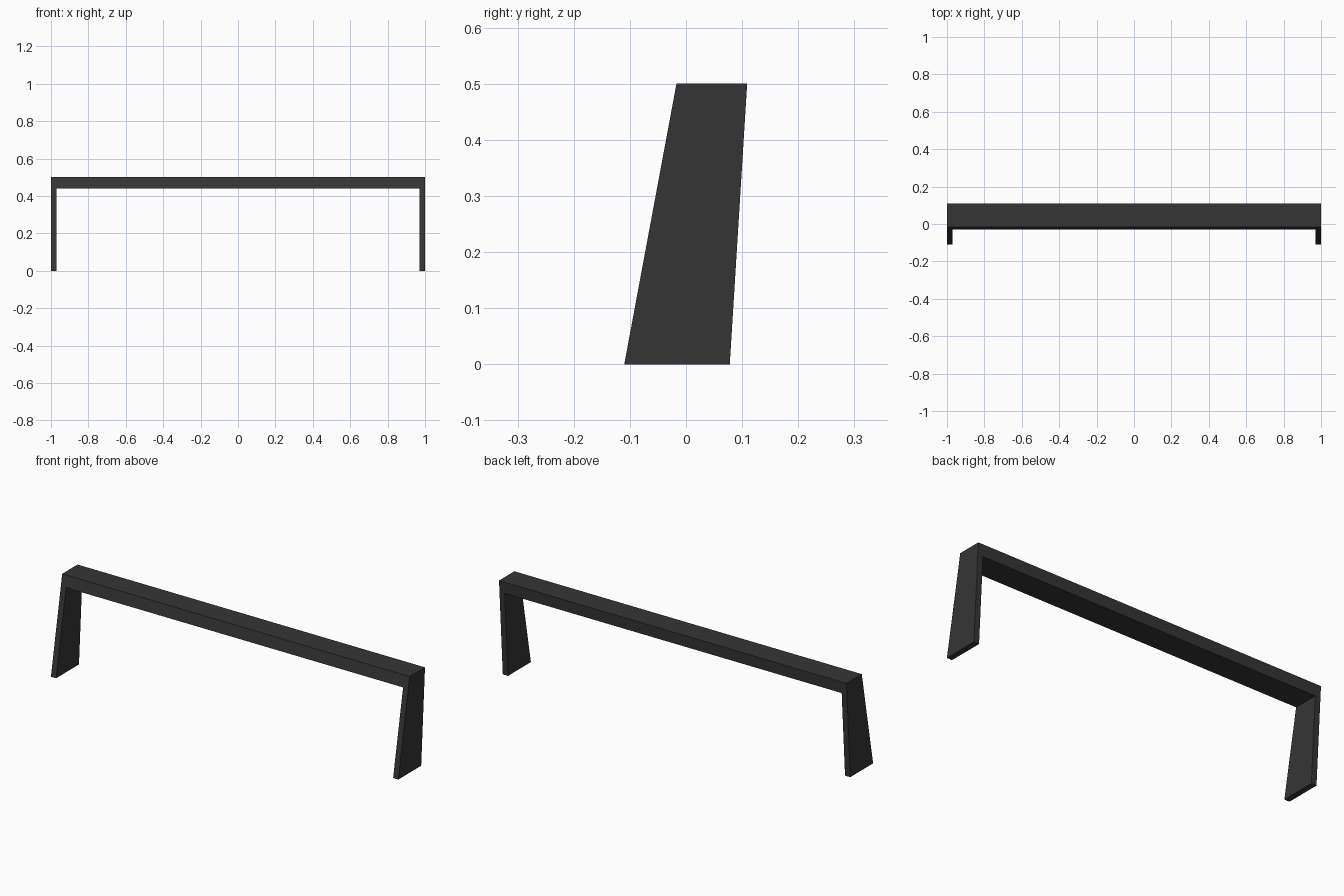
import bpy, bmesh

if "Cube" in bpy.data.objects:
    bpy.data.objects.remove(bpy.data.objects["Cube"])

HEIGHT, BEAM_Z, LEG_T = 0.5, 0.44, 0.03
FRONT = (-0.11, -0.017)   # y at floor, y at top
BACK = (0.078, 0.109)

def lean(ends, z):
    return ends[0] + (ends[1] - ends[0]) * z / HEIGHT

# U-shaped outline in x/z, mirrored about x = 0
half = [(1, HEIGHT), (1, 0), (1 - LEG_T, 0), (1 - LEG_T, BEAM_Z)]
outline = half + [(-x, z) for x, z in reversed(half)]

# Frame: the outline joined between the leaning front and back planes
bm = bmesh.new()
front = [bm.verts.new((x, lean(FRONT, z), z)) for x, z in outline]
back = [bm.verts.new((x, lean(BACK, z), z)) for x, z in outline]
bm.faces.new(front)
bm.faces.new(back[::-1])
n = len(outline)
for i in range(n):
    j = (i + 1) % n
    bm.faces.new((front[j], front[i], back[i], back[j]))
bmesh.ops.recalc_face_normals(bm, faces=bm.faces)
mesh = bpy.data.meshes.new("bench_frame")
bm.to_mesh(mesh)
bm.free()

# Dark grey finish
mat = bpy.data.materials.new("dark grey")
mat.diffuse_color = (0.036, 0.036, 0.036, 1)
mat.use_nodes = True
mat.node_tree.nodes["Principled BSDF"].inputs["Base Color"].default_value = mat.diffuse_color
mesh.materials.append(mat)
frame = bpy.data.objects.new("bench_frame", mesh)
bpy.context.collection.objects.link(frame)
